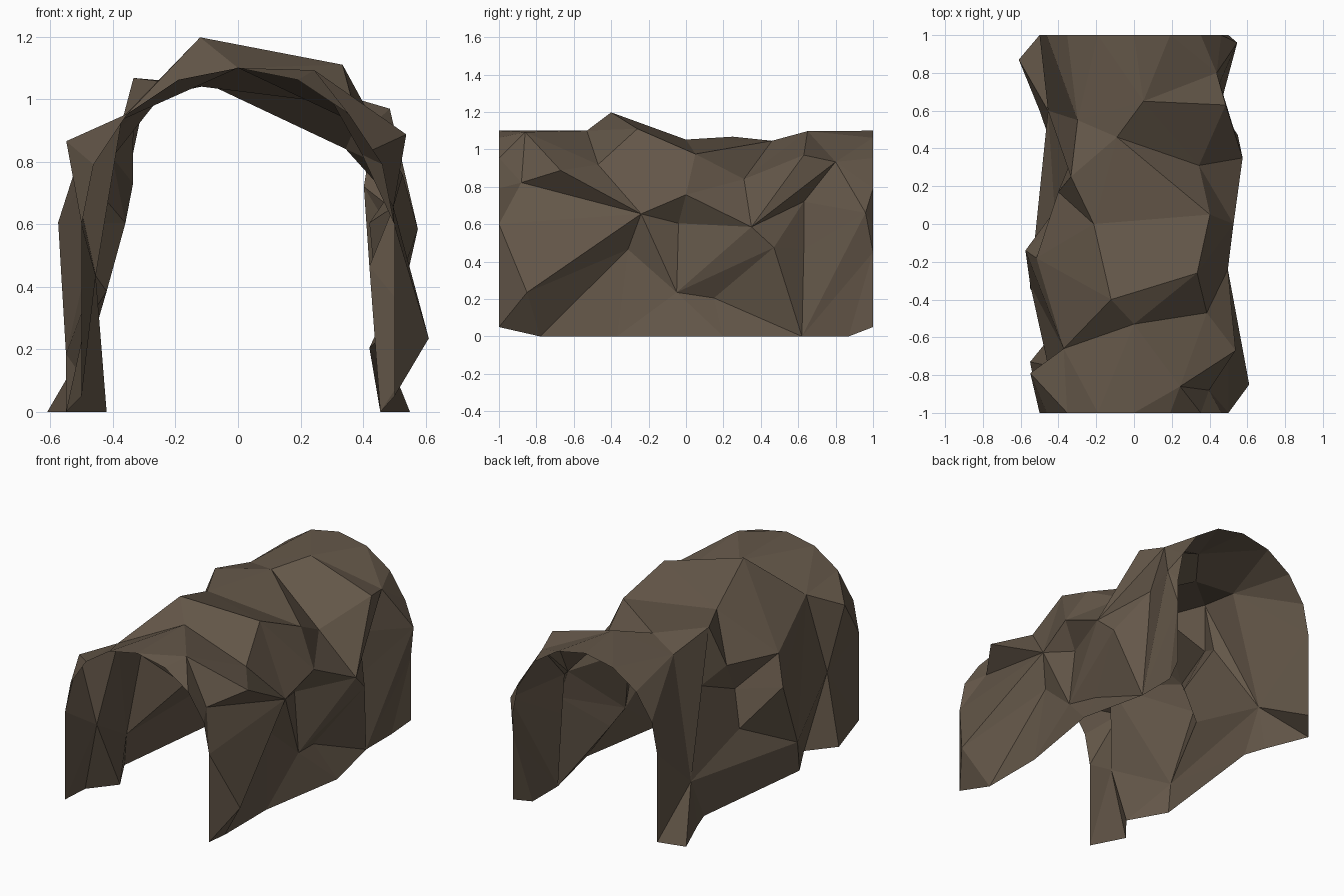
import bpy
import math
from mathutils import Vector
from mathutils.geometry import delaunay_2d_cdt

default_cube = bpy.data.objects.get("Cube")
if default_cube:
    bpy.data.objects.remove(default_cube, do_unlink=True)

# Clean arch: straight walls carrying a half-round vault
RADIUS = 0.5
SPRING = 0.6
BEND = RADIUS * math.pi / 2
LEFT_FOOT = BEND + SPRING
RIGHT_FOOT = -LEFT_FOOT


def stone_material():
    material = bpy.data.materials.new("brown_rock")
    colour = (0.127, 0.095, 0.066, 1)
    material.use_nodes = True
    material.diffuse_color = colour
    shader = material.node_tree.nodes["Principled BSDF"]
    shader.inputs["Base Color"].default_value = colour
    shader.inputs["Roughness"].default_value = 1
    return material


def fold(along, depth, push):
    """Place a point of the unrolled sheet on the arch, pushed out or in."""
    reach = RADIUS + push
    if abs(along) > BEND:
        height = max(LEFT_FOOT - abs(along), 0)
        return Vector((math.copysign(reach, along), depth, height))
    angle = along / RADIUS
    return Vector((reach * math.sin(angle), depth, SPRING + reach * math.cos(angle)))


# Rock features as (distance from the crown along the arch, depth)
crags = [(-.1, -.4), (.29, -.26), (.46, .63), (.54, -.67), (1.15, -.85),
         (-.56, -.79), (RIGHT_FOOT, .87)]
bosses = [(.8, .35), (-.78, -.14), (-.31, .25)]
knobs = [(.41, .05), (.64, 0), (.73, .96), (.46, .8), (.23, -.86),
         (.91, .47), (-.61, -.18), (-1.2, -.32),
         (LEFT_FOOT, .2), (RIGHT_FOOT, -.73), (RIGHT_FOOT, -.34)]
flats = [(0, -.53), (-.22, 0), (.05, .65), (-.32, .55), (-.42, -.66),
         (.44, -.47), (.73, -.24), (RIGHT_FOOT, .6)]
dents = [(-.1, .46), (.53, -.88), (1.15, -.05), (-.54, .17), (-1.12, .6),
         (-.95, -.75), (LEFT_FOOT, -.78), (LEFT_FOOT, -.37),
         (LEFT_FOOT, .62), (LEFT_FOOT, .87), (RIGHT_FOOT, .47)]
hollows = [(.78, -.04), (.48, .31), (.92, -.31), (.92, .63), (.64, .63),
           (-1, .07), (1.18, .15), (RIGHT_FOOT, -.57)]
pits = [(-.6, .33), (-.78, .03)]

features = [(crags, .11), (bosses, .075), (knobs, .05), (flats, 0),
            (dents, -.045), (hollows, -.08), (pits, -.14)]

# Long ridges and clefts that run between features
creases = [(flats[6], crags[4]), (flats[6], dents[1]), (flats[6], dents[2]),
           (hollows[2], dents[6]), (dents[2], knobs[5]), (bosses[0], knobs[3]),
           (knobs[1], bosses[0]), (knobs[2], dents[8]), (flats[4], knobs[7]),
           (bosses[2], dents[4]), (knobs[7], dents[4])]

# Unrolled sheet and its folded counterpart
flat_points = []
folded_points = []
index_of = {}


def add_point(along, depth, push):
    index_of[along, depth] = len(flat_points)
    flat_points.append(Vector((along, depth)))
    folded_points.append(fold(along, depth, push))


for places, push in features:
    for along, depth in places:
        add_point(along, depth, push)

# Even arch rim at both tunnel mouths, so that pieces can be joined
half_rim = [BEND * step / 4 for step in range(1, 5)]
half_rim += [BEND + SPRING / 4, LEFT_FOOT - .05]
for mouth in (-1, 1):
    add_point(0, mouth, 0)
    for along in half_rim:
        add_point(along, mouth, 0)
        add_point(-along, mouth, 0)

# Facet the sheet between the features, then build it in its folded shape
crease_edges = [(index_of[start], index_of[end]) for start, end in creases]
triangulation = delaunay_2d_cdt(flat_points, crease_edges, [], 0, 1e-5)
triangles = triangulation[2]
origins = triangulation[3]
vertices = [folded_points[origin[0]] for origin in origins]

mesh = bpy.data.meshes.new("rock_tunnel")
mesh.from_pydata(vertices, [], [tuple(triangle) for triangle in triangles])
mesh.materials.append(stone_material())
mesh.update()
tunnel = bpy.data.objects.new("rock_tunnel", mesh)
bpy.context.collection.objects.link(tunnel)
